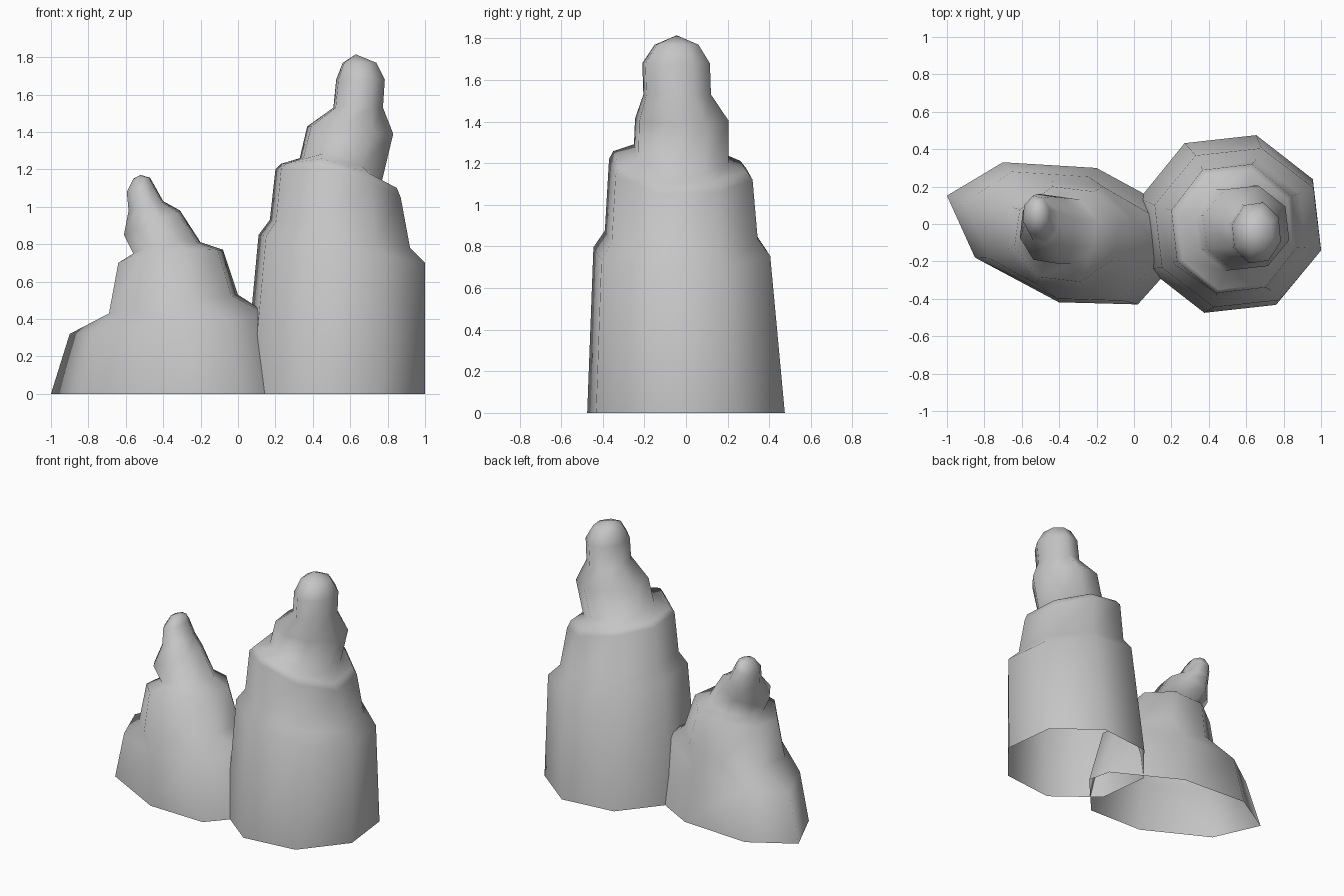
import bpy
import bmesh
from math import cos, sin, radians

default_cube = bpy.data.objects.get("Cube")
if default_cube:
    bpy.data.objects.remove(default_cube)

# Single stone colour
stone = bpy.data.materials.new("grey_stone")
stone.use_nodes = True
stone_colour = (0.56, 0.56, 0.56, 1)
stone.diffuse_color = stone_colour
stone.node_tree.nodes["Principled BSDF"].inputs["Base Color"].default_value = stone_colour


def octagon(turn):
    """Turned octagon scaled to fill the square from -1 to 1."""
    points = [(cos(radians(turn + 45 * i)), sin(radians(turn + 45 * i))) for i in range(8)]
    widest = max(abs(x) for x, y in points)
    deepest = max(abs(y) for x, y in points)
    return [(x / widest, y / deepest) for x, y in points]


def add_ring(bm, shape, ring):
    """Tilted ring: left and right edge (x, z), front and back y, rise of the front."""
    (x_low, z_low), (x_high, z_high), (y_front, y_back), rise = ring
    verts = []
    for u, v in shape:
        s, t = (u + 1) / 2, (v + 1) / 2
        bulge = rise * (1 - abs(u)) * (1.3 - t)
        verts.append(bm.verts.new((x_low + s * (x_high - x_low),
                                   y_front + t * (y_back - y_front),
                                   z_low + s * (z_high - z_low) + bulge)))
    return verts


def build_spire(name, rings, tip, shapes):
    """Loft the rings from the open foot up to the closed tip."""
    bm = bmesh.new()
    loops = [add_ring(bm, shape, ring) for shape, ring in zip(shapes, rings)]
    for below, above in zip(loops, loops[1:]):
        for i in range(8):
            j = (i + 1) % 8
            bm.faces.new((below[i], below[j], above[j], above[i]))
    peak = bm.verts.new(tip)
    for i in range(8):
        bm.faces.new((loops[-1][i], loops[-1][(i + 1) % 8], peak))
    for face in bm.faces:
        face.smooth = True
    mesh = bpy.data.meshes.new(name)
    bm.to_mesh(mesh)
    bm.free()
    mesh.materials.append(stone)
    spire = bpy.data.objects.new(name, mesh)
    bpy.context.collection.objects.link(spire)


# Tall spire: wide foot, two stepped shoulders, neck and rounded head
tall_rings = [
    ((0.03, 0), (1.0, 0), (-0.475, 0.475), 0),
    ((0.11, 0.85), (1.0, 0.70), (-0.445, 0.405), 0),
    ((0.17, 0.93), (0.92, 0.78), (-0.39, 0.345), 0),
    ((0.20, 1.20), (0.87, 1.05), (-0.37, 0.32), 0.08),
    ((0.23, 1.23), (0.85, 1.10), (-0.35, 0.29), 0.08),
    ((0.33, 1.26), (0.77, 1.14), (-0.25, 0.205), 0.08),
    ((0.37, 1.43), (0.83, 1.39), (-0.245, 0.205), 0),
    ((0.51, 1.53), (0.775, 1.53), (-0.205, 0.12), 0),
    ((0.525, 1.68), (0.785, 1.68), (-0.21, 0.115), 0),
    ((0.56, 1.77), (0.74, 1.77), (-0.15, 0.06), 0),
]
build_spire("tall_spire", tall_rings, (0.63, -0.045, 1.815),
            [octagon(-16)] * len(tall_rings))

# Short spire: lopsided foot that runs into the tall one, leaning head
short_rings = [
    ((-1.0, 0), (0.30, 0), (-0.43, 0.33), 0),
    ((-0.90, 0.32), (0.17, 0.42), (-0.41, 0.28), 0),
    ((-0.69, 0.43), (0.0, 0.53), (-0.35, 0.23), 0),
    ((-0.64, 0.70), (-0.08, 0.77), (-0.31, 0.20), 0.03),
    ((-0.56, 0.75), (-0.20, 0.81), (-0.21, 0.15), 0.03),
    ((-0.61, 0.85), (-0.31, 0.98), (-0.21, 0.16), 0),
    ((-0.585, 0.98), (-0.40, 1.03), (-0.10, 0.16), 0),
    ((-0.595, 1.08), (-0.45, 1.12), (-0.06, 0.15), 0),
    ((-0.56, 1.15), (-0.47, 1.155), (-0.01, 0.12), 0),
]
foot_shape = [(0.94, 0.26), (0.23, 0.92), (-0.54, 1), (-1, 0.53),
              (-0.77, -0.34), (-0.08, -0.97), (0.57, -1), (1, -0.18)]
build_spire("short_spire", short_rings, (-0.52, 0.06, 1.17),
            [foot_shape] * 2 + [octagon(15)] * (len(short_rings) - 2))
